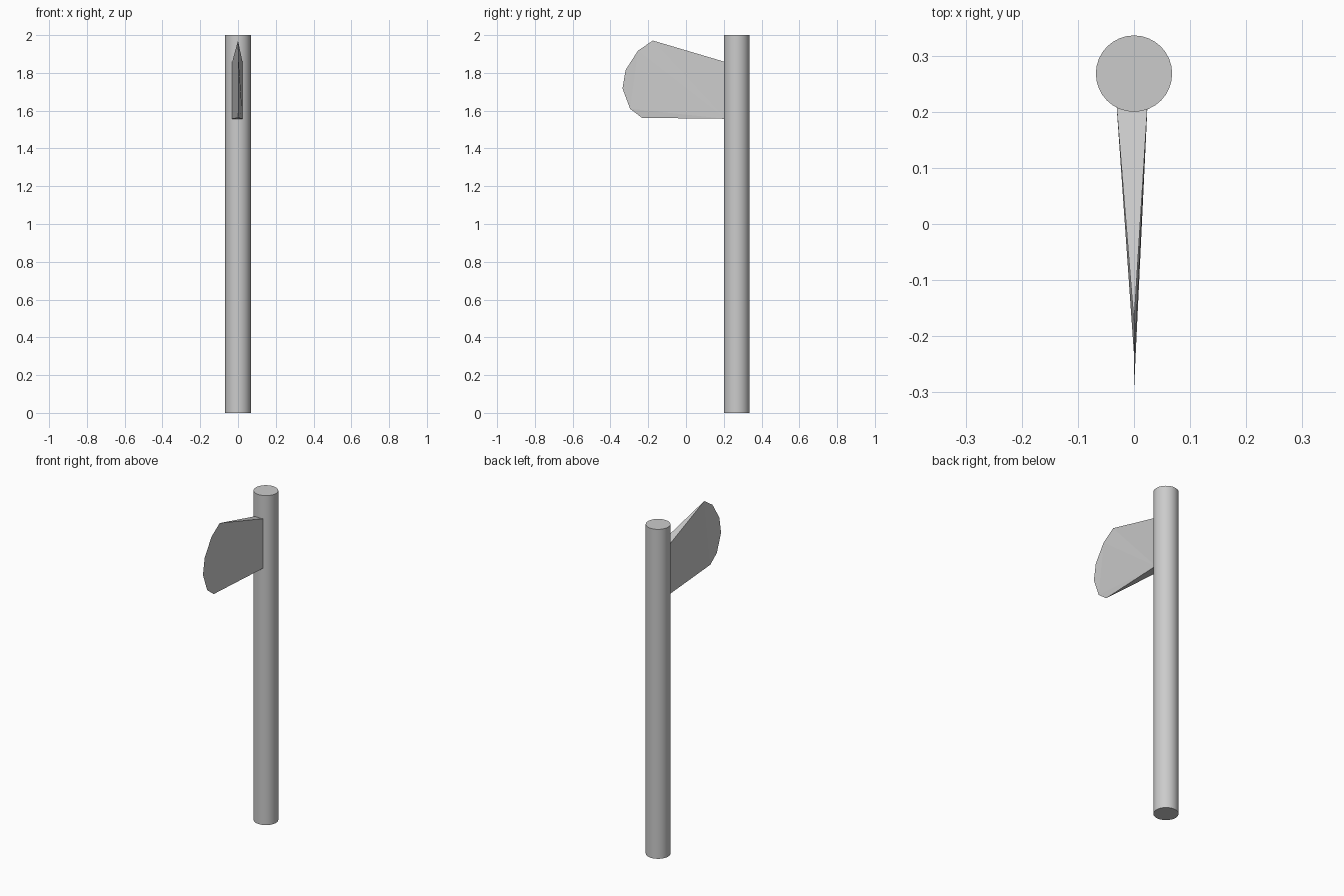
import bpy, bmesh

if "Cube" in bpy.data.objects:
    bpy.data.objects.remove(bpy.data.objects["Cube"])

# Handle: straight round shaft
bpy.ops.mesh.primitive_cylinder_add(vertices=32, radius=0.068, depth=2,
                                    location=(0, 0.268, 1))
handle = bpy.context.object
handle.name = "handle"
bpy.ops.object.shade_smooth_by_angle()

# Axe blade: wedge from a thick back edge at the shaft to a thin curved rim
rim = [(-0.175, 1.971), (-0.254, 1.918), (-0.32, 1.815), (-0.336, 1.717),
       (-0.296, 1.61), (-0.233, 1.562)]
back_y, top_z, bottom_z = 0.21, 1.857, 1.557

bm = bmesh.new()
edge = [bm.verts.new((0, y, z)) for y, z in rim]
sides = []
for x in (-0.031, 0.024):
    top = bm.verts.new((x, back_y, top_z))
    bottom = bm.verts.new((x, back_y, bottom_z))
    bm.faces.new([top] + edge + [bottom])
    sides.append((top, bottom))
(lt, lb), (rt, rb) = sides
bm.faces.new((lt, rt, edge[0]))
bm.faces.new((lb, edge[-1], rb))
bm.faces.new((lt, lb, rb, rt))
bmesh.ops.triangulate(bm, faces=bm.faces[:])
bmesh.ops.recalc_face_normals(bm, faces=bm.faces[:])
mesh = bpy.data.meshes.new("axe_blade")
bm.to_mesh(mesh)
bm.free()
blade = bpy.data.objects.new("axe_blade", mesh)
bpy.context.collection.objects.link(blade)
